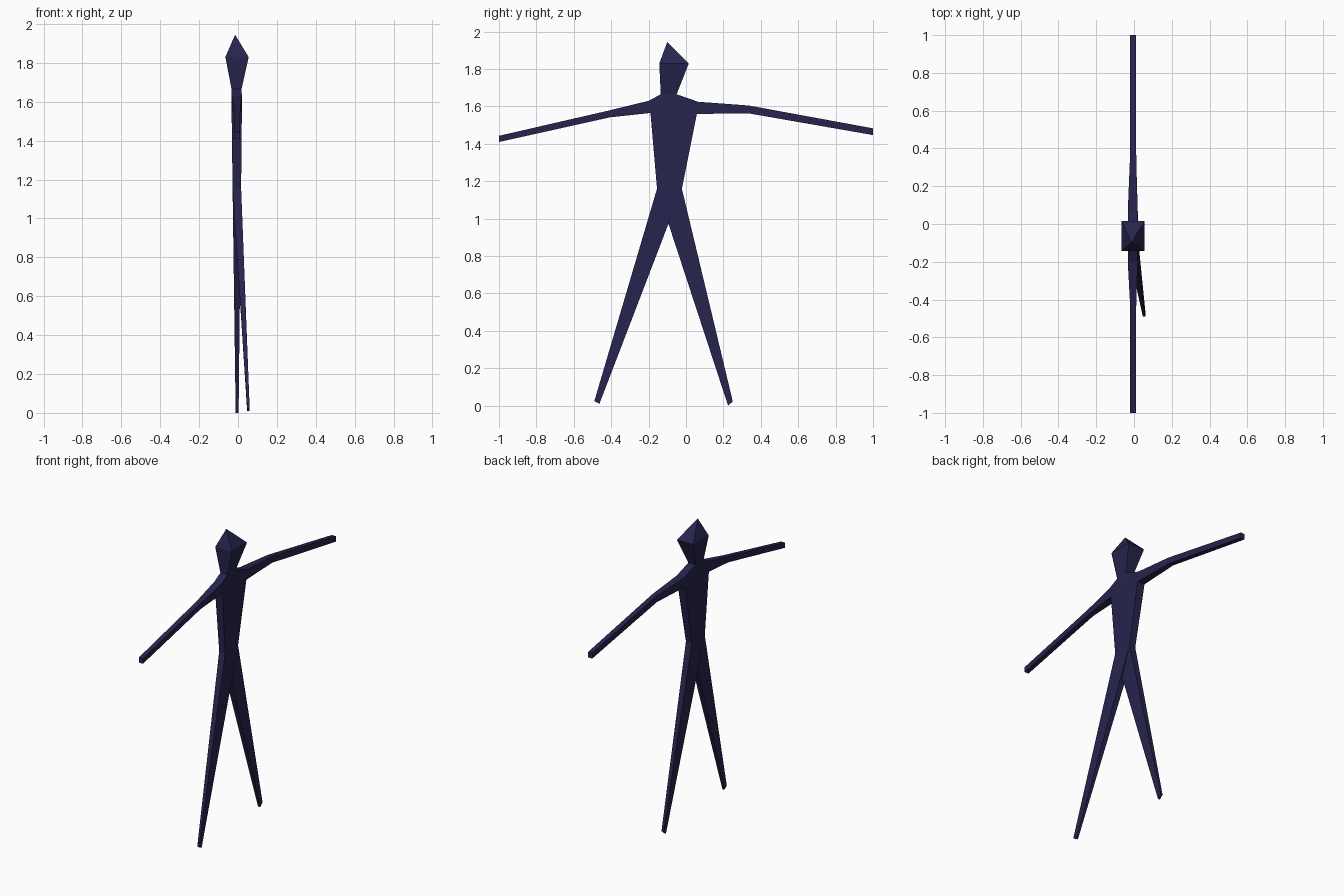
import bpy
import bmesh

if "Cube" in bpy.data.objects:
    bpy.data.objects.remove(bpy.data.objects["Cube"])

navy = bpy.data.materials.new("dark_navy")
navy.diffuse_color = (0.02, 0.018, 0.075, 1)
navy.use_nodes = True
navy.node_tree.nodes["Principled BSDF"].inputs["Base Color"].default_value = navy.diffuse_color


def loft(name, rings, cap=False, tip=None, open_sides=()):
    """Skin four-sided rings; each ring is (x0, x1, (y, z) edge a, (y, z) edge b)."""
    bm = bmesh.new()
    loops = []
    for x0, x1, a, b in rings:
        corners = [(x0, *a), (x1, *a), (x1, *b), (x0, *b)]
        loops.append([bm.verts.new(c) for c in corners])
    for k, (lo, hi) in enumerate(zip(loops, loops[1:])):
        for i in range(4):
            if k in open_sides and i in (0, 2):
                continue  # arm socket
            j = (i + 1) % 4
            bm.faces.new((lo[i], lo[j], hi[j], hi[i]))
    if cap:
        bm.faces.new(loops[-1])
    if tip:
        top = bm.verts.new(tip)
        for i in range(4):
            bm.faces.new((loops[-1][i], loops[-1][(i + 1) % 4], top))
    bmesh.ops.recalc_face_normals(bm, faces=bm.faces)
    mesh = bpy.data.meshes.new(name)
    bm.to_mesh(mesh)
    bm.free()
    mesh.materials.append(navy)
    obj = bpy.data.objects.new(name, mesh)
    bpy.context.collection.objects.link(obj)


# Shared joints, so neighbouring parts meet exactly
neck = (-0.033, 0.018, (-0.135, 1.665), (-0.05, 1.665))
waist = (-0.028, 0.016, (-0.155, 1.16), (-0.022, 1.16))
shoulder_f, armpit_f = (-0.20, 1.63), (-0.19, 1.565)
shoulder_b, armpit_b = (0.065, 1.625), (0.058, 1.56)
chest = (-0.033, 0.02)

# Torso
loft("torso", [waist, (*chest, armpit_f, armpit_b),
               (*chest, shoulder_f, shoulder_b), neck], open_sides=(1,))

# Head: flared block with a pointed crown
loft("head", [neck, (-0.065, 0.055, (-0.143, 1.83), (0.015, 1.83))],
     tip=(-0.015, -0.10, 1.945))

# Arms
loft("front_arm", [(*chest, shoulder_f, armpit_f),
                   (-0.022, 0.012, (-0.405, 1.58), (-0.405, 1.542)),
                   (-0.02, 0.01, (-1.0, 1.443), (-1.0, 1.41))], cap=True)
loft("back_arm", [(*chest, shoulder_b, armpit_b),
                  (-0.022, 0.012, (0.335, 1.605), (0.335, 1.563)),
                  (-0.02, 0.01, (1.0, 1.483), (1.0, 1.447))], cap=True)

# Legs, both starting from the full waist and crossing at the crotch
loft("front_leg", [waist, (0.047, 0.06, (-0.49, 0.025), (-0.463, 0.01))], cap=True)
loft("back_leg", [waist, (-0.012, 0.003, (0.225, 0.0), (0.25, 0.023))], cap=True)
